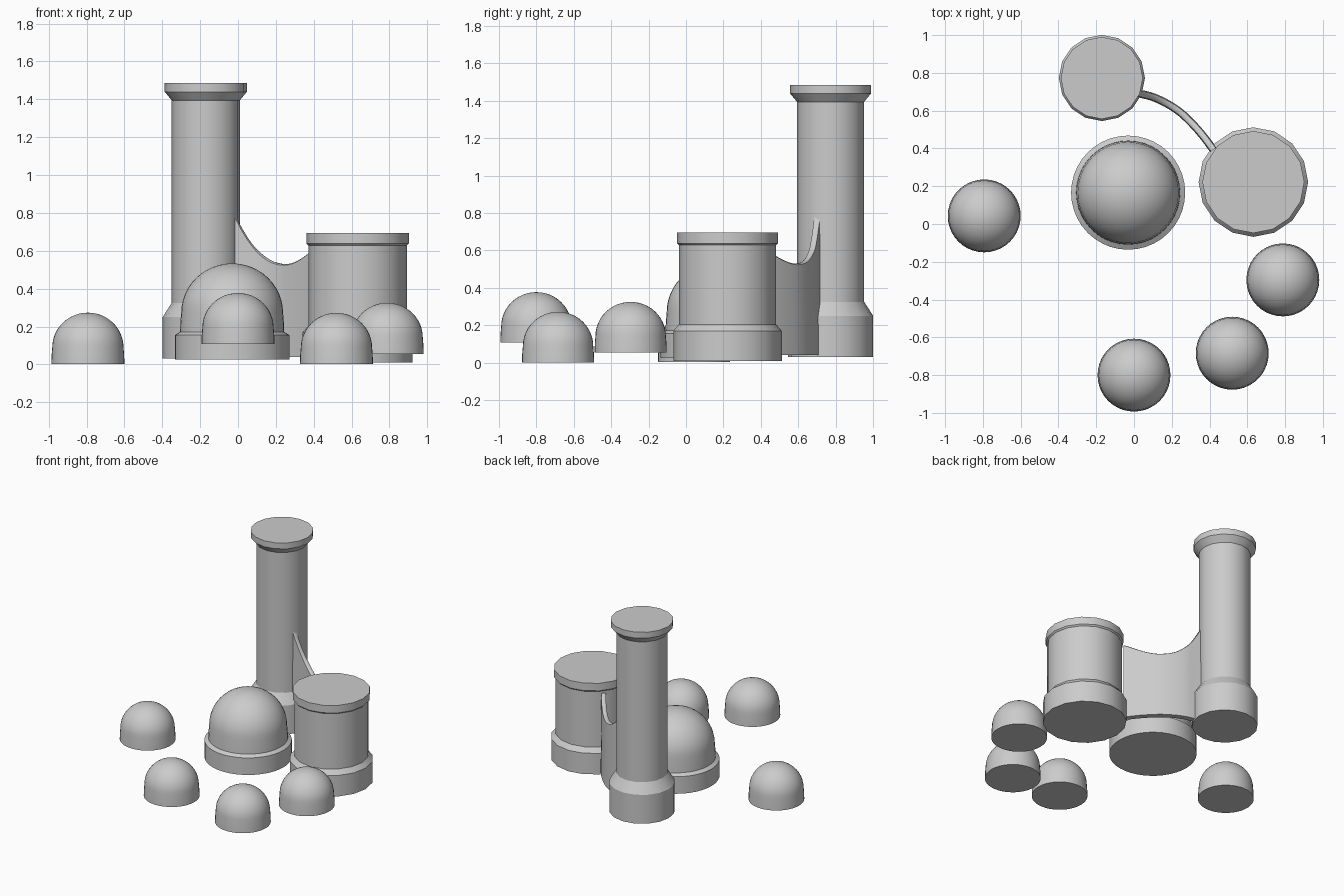
import bpy, bmesh
from math import sin, cos, pi, radians
from mathutils import Vector

if "Cube" in bpy.data.objects:
    bpy.data.objects.remove(bpy.data.objects["Cube"])


def finish(name, bm, angle=35):
    bmesh.ops.recalc_face_normals(bm, faces=bm.faces)
    mesh = bpy.data.meshes.new(name)
    bm.to_mesh(mesh)
    bm.free()
    ob = bpy.data.objects.new(name, mesh)
    bpy.context.collection.objects.link(ob)
    bpy.ops.object.select_all(action='DESELECT')
    bpy.context.view_layer.objects.active = ob
    ob.select_set(True)
    bpy.ops.object.shade_smooth_by_angle(angle=radians(angle))
    return ob


def lathe(name, centre, profile, sides, angle=30):
    """Closed turned solid from (radius, z) points; radius 0 makes a tip."""
    bm = bmesh.new()
    rings = []
    for r, z in profile:
        n = sides if r > 0 else 1
        rings.append([bm.verts.new((r * cos(2 * pi * i / sides), r * sin(2 * pi * i / sides), z))
                      for i in range(n)])
    for a, b in zip(rings, rings[1:]):
        for i in range(sides):
            j = (i + 1) % sides
            bm.faces.new((a[i], a[j], b[0]) if len(b) == 1 else (a[i], a[j], b[j], b[i]))
    bm.faces.new(rings[0])
    if len(rings[-1]) > 1:
        bm.faces.new(rings[-1])
    ob = finish(name, bm, angle)
    ob.location = centre
    return ob


def dome(name, centre, r):
    # slightly tapered skirt, then an elliptical cap
    prof = [(r, 0), (r * 0.992, r * 0.25), (r * 0.975, r * 0.45)]
    steps = 12
    for k in range(1, steps):
        t = pi / 2 * k / steps
        prof.append((r * 0.975 * cos(t), r * (0.45 + 0.95 * sin(t))))
    prof.append((0, r * 1.4))
    return lathe(name, centre, prof, 40)


# Tall column with flared foot and cap
lathe("tall_column", (-0.17, 0.773, 0),
      [(0.228, 0.03), (0.228, 0.25), (0.18, 0.325), (0.18, 1.395), (0.217, 1.44), (0.217, 1.485)], 16)

# Short wide drum
lathe("short_drum", (0.632, 0.222, 0),
      [(0.29, 0.01), (0.29, 0.17), (0.26, 0.205), (0.26, 0.628), (0.27, 0.638), (0.27, 0.695)], 16)

# Large dome on its plinth
lathe("large_dome_plinth", (-0.031, 0.166, 0),
      [(0.302, 0.025), (0.302, 0.155), (0.265, 0.178)], 40)
dome("large_dome", (-0.031, 0.166, 0.147), 0.276)

# Small loose domes
for i, c in enumerate([(-0.793, 0.043, 0.003), (0.788, -0.296, 0.055),
                       (0.52, -0.684, 0.002), (0, -0.80, 0.107)]):
    dome(f"small_dome_{i + 1}", c, 0.193)

# Curved link wall: (x, y, top height) along its centre line
keys = [Vector(p) for p in [(-0.07, 0.72, 0.95), (-0.02, 0.703, 0.80), (0.04, 0.688, 0.685), (0.10, 0.672, 0.605),
                            (0.17, 0.64, 0.55), (0.24, 0.595, 0.53), (0.30, 0.54, 0.538),
                            (0.36, 0.473, 0.572), (0.42, 0.393, 0.62), (0.46, 0.335, 0.62)]]
path = []
for i in range(1, len(keys) - 2):
    p0, p1, p2, p3 = keys[i - 1:i + 3]
    for k in range(4):
        t = k / 4
        path.append(0.5 * (2 * p1 + (p2 - p0) * t + (2 * p0 - 5 * p1 + 4 * p2 - p3) * t * t
                           + (3 * p1 - p0 - 3 * p2 + p3) * t ** 3))
path.append(keys[-2])
bm = bmesh.new()
sections = []
for i, p in enumerate(path):
    d = path[min(i + 1, len(path) - 1)] - path[max(i - 1, 0)]
    n = Vector((-d.y, d.x, 0)).normalized()
    base = Vector((p.x, p.y, 0))
    sections.append([bm.verts.new(base + n * s + Vector((0, 0, z))) for s, z in
                     [(-0.021, 0.04), (-0.016, p.z - 0.006), (-0.008, p.z),
                      (0.008, p.z), (0.016, p.z - 0.006), (0.021, 0.04)]])
for a, b in zip(sections, sections[1:]):
    for i in range(6):
        j = (i + 1) % 6
        bm.faces.new((a[i], a[j], b[j], b[i]))
bm.faces.new(sections[0])
bm.faces.new(sections[-1])
finish("link_wall", bm, 50)
